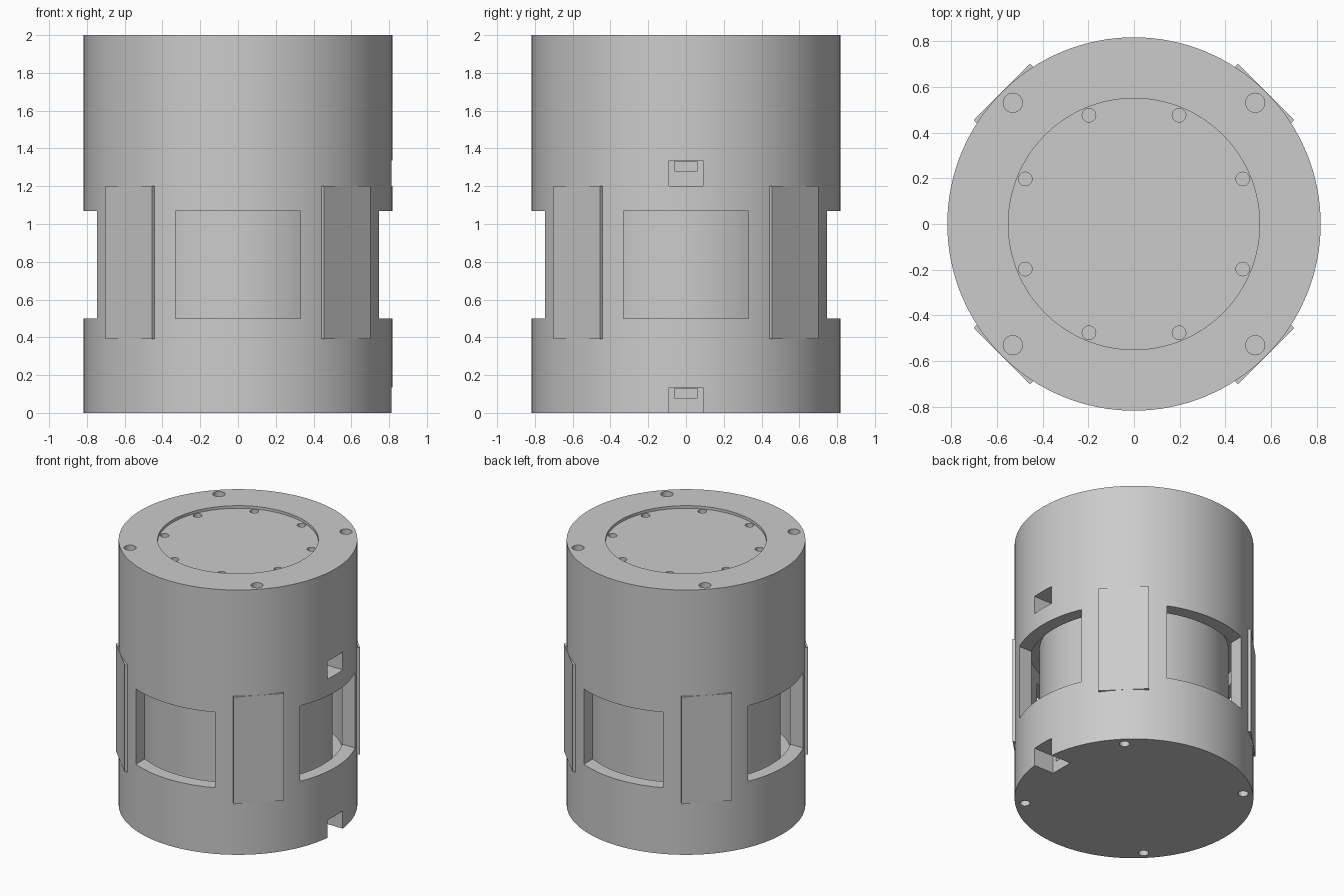
import bpy, bmesh, math
from mathutils import Matrix, Vector

cube = bpy.data.objects.get("Cube")
if cube:
    bpy.data.objects.remove(cube, do_unlink=True)

grey = bpy.data.materials.new("plain_grey")
grey.use_nodes = True
grey.diffuse_color = (0.6, 0.6, 0.6, 1)
grey.node_tree.nodes["Principled BSDF"].inputs["Base Color"].default_value = (0.6, 0.6, 0.6, 1)

RADIUS = 0.817
PAD_TOP, PAD_BASE = 1.2, 0.39


def finish(name, bm):
    mesh = bpy.data.meshes.new(name)
    bm.to_mesh(mesh)
    bm.free()
    mesh.materials.append(grey)
    obj = bpy.data.objects.new(name, mesh)
    bpy.context.collection.objects.link(obj)
    return obj


def cylinder(name, r, z0, z1, x=0, y=0, sides=96):
    bm = bmesh.new()
    bmesh.ops.create_cone(bm, cap_ends=True, segments=sides, radius1=r, radius2=r,
                          depth=z1 - z0, matrix=Matrix.Translation((x, y, (z0 + z1) / 2)))
    return finish(name, bm)


def box(name, low, high, turn=0):
    low, high = Vector(low), Vector(high)
    bm = bmesh.new()
    place = (Matrix.Rotation(turn, 4, 'Z') @ Matrix.Translation((low + high) / 2)
             @ Matrix.Diagonal((*(high - low), 1)))
    bmesh.ops.create_cube(bm, size=1, matrix=place)
    return finish(name, bm)


def polar(r, degrees):
    a = math.radians(degrees)
    return r * math.cos(a), r * math.sin(a)


def cut(target, cutter):
    cutter.hide_render = True
    mod = target.modifiers.new("cut", 'BOOLEAN')
    mod.operation = 'DIFFERENCE'
    mod.solver = 'EXACT'
    mod.object = cutter
    bpy.context.view_layer.objects.active = target
    bpy.ops.object.modifier_apply(modifier=mod.name)
    bpy.data.objects.remove(cutter, do_unlink=True)


def smooth(obj):
    bpy.ops.object.select_all(action='DESELECT')
    obj.select_set(True)
    bpy.context.view_layer.objects.active = obj
    bpy.ops.object.shade_smooth_by_angle(angle=math.radians(30))


# Housing with a hollow middle and four window openings
housing = cylinder("housing", RADIUS, 0, 2, sides=128)
cut(housing, cylinder("cavity", 0.72, PAD_BASE, 1.17))
cut(housing, box("window_x", (-1, -0.33, 0.5), (1, 0.33, 1.07)))
cut(housing, box("window_y", (-0.33, -1, 0.5), (0.33, 1, 1.07)))

# Shallow round recess in the lid
cut(housing, cylinder("lid_recess", 0.55, 1.98, 2.1))

# Cable notches with a narrower pocket at the back
for base in (0, 1.2):
    drop = 0.05 if base == 0 else 0
    cut(housing, box("notch", (0.647, -0.09, base - drop), (1, 0.09, base + 0.135)))
    cut(housing, box("pocket", (0.6, -0.06, base + 0.08), (0.7, 0.06, base + 0.13)))

# Screw holes in the rim, the lid and the base
for i in range(4):
    angle = 45 + 90 * i
    cut(housing, cylinder("rim_hole", 0.042, 1.9, 2.1, *polar(0.75, angle), sides=24))
    cut(housing, cylinder("base_hole", 0.035, -0.1, 0.1, *polar(0.75, angle), sides=24))
for i in range(8):
    cut(housing, cylinder("lid_hole", 0.03, 1.88, 2.1, *polar(0.515, 22.5 + 45 * i), sides=20))
smooth(housing)

# Inner drum seen through the windows
drum = cylinder("inner_drum", 0.648, PAD_BASE - 0.02, 1.18)
smooth(drum)

# Flat pads on the four diagonals
for i, side in enumerate(("back_left", "back_right", "front_right", "front_left")):
    box(side + "_pad", (0.795, -0.174, PAD_BASE), (0.818, 0.174, PAD_TOP),
        math.radians(45 + 90 * i))
